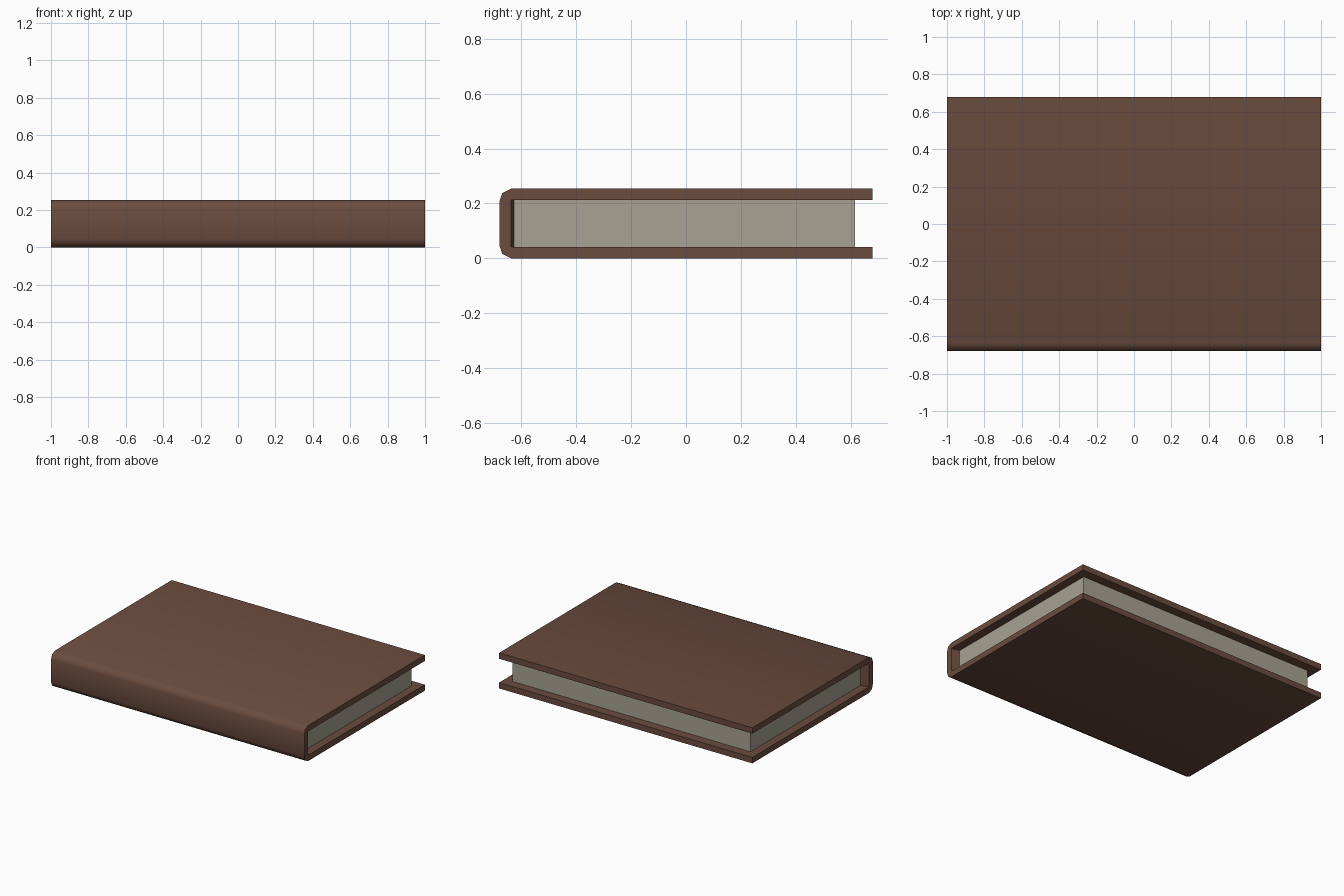
import bpy, bmesh, math

cube = bpy.data.objects.get("Cube")
if cube:
    bpy.data.objects.remove(cube, do_unlink=True)


def material(name, rgb):
    m = bpy.data.materials.new(name)
    m.use_nodes = True
    color = (*rgb, 1)
    m.diffuse_color = color
    m.node_tree.nodes["Principled BSDF"].inputs["Base Color"].default_value = color
    return m


def extrude(name, outline, offset, mat):
    """Solid made by sweeping a closed outline along an offset."""
    bm = bmesh.new()
    face = bm.faces.new([bm.verts.new(p) for p in outline])
    swept = bmesh.ops.extrude_face_region(bm, geom=[face], use_keep_orig=True)
    verts = [v for v in swept["geom"] if isinstance(v, bmesh.types.BMVert)]
    bmesh.ops.translate(bm, verts=verts, vec=offset)
    bmesh.ops.recalc_face_normals(bm, faces=bm.faces)
    mesh = bpy.data.meshes.new(name)
    bm.to_mesh(mesh)
    bm.free()
    mesh.materials.append(mat)
    obj = bpy.data.objects.new(name, mesh)
    bpy.context.collection.objects.link(obj)
    return obj


leather = material("brown_leather", (0.147, 0.072, 0.049))
paper = material("aged_paper", (0.39, 0.36, 0.29))

HEIGHT, BOARD = 0.254, 0.042
BACK, SPINE, INNER = 0.68, -0.68, -0.638
PAGE_X, PAGE_FRONT, PAGE_BACK = 0.94, -0.627, 0.616

# Cover: one C-shaped section with a rounded spine
lower = [(BACK, BOARD), (BACK, 0), (INNER, 0), (-0.67, 0.016), (SPINE, 0.046)]
upper = [(y, HEIGHT - z) for y, z in reversed(lower)]
inside = [(INNER, HEIGHT - BOARD), (INNER, BOARD)]
cover = extrude("cover", [(-1, y, z) for y, z in lower + upper + inside], (2, 0, 0), leather)
bpy.context.view_layer.objects.active = cover
cover.select_set(True)
bpy.ops.object.shade_smooth_by_angle(angle=math.radians(50))

# Page block, set in from the cover edges
pages = [(-PAGE_X, PAGE_FRONT), (PAGE_X, PAGE_FRONT), (PAGE_X, PAGE_BACK), (-PAGE_X, PAGE_BACK)]
extrude("pages", [(x, y, BOARD) for x, y in pages], (0, 0, HEIGHT - 2 * BOARD), paper)

# Thin lining joining the pages to the spine, tapering at both ends
lining = [(-1, INNER), (1, INNER), (PAGE_X, PAGE_FRONT), (-PAGE_X, PAGE_FRONT)]
extrude("spine_lining", [(x, y, BOARD) for x, y in lining], (0, 0, HEIGHT - 2 * BOARD), leather)
